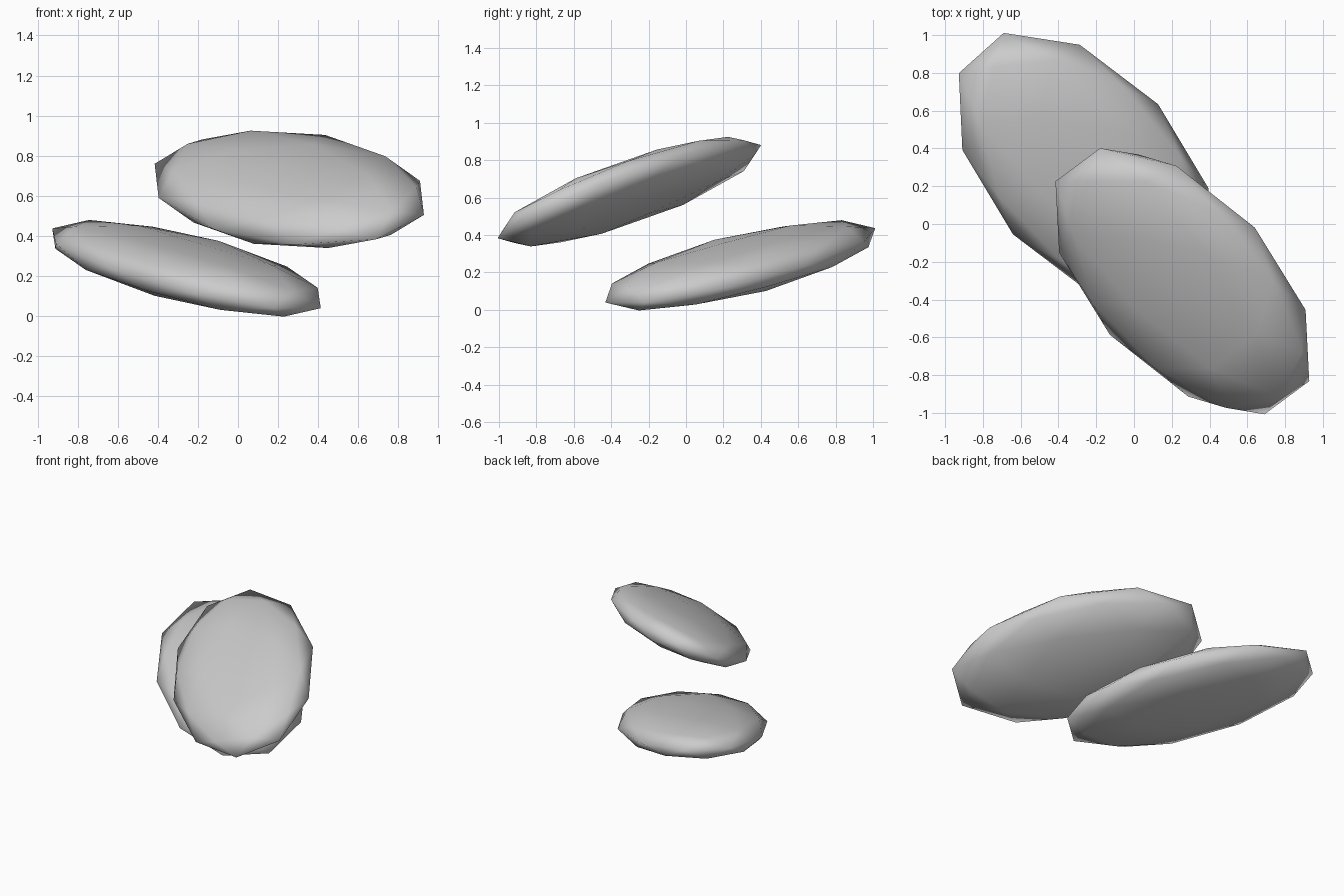
import bpy, bmesh, math
from mathutils import Matrix, Vector

if "Cube" in bpy.data.objects:
    bpy.data.objects.remove(bpy.data.objects["Cube"])

grey = bpy.data.materials.new("light grey")
grey.diffuse_color = (0.6, 0.6, 0.6, 1)
grey.use_nodes = True
grey.node_tree.nodes["Principled BSDF"].inputs["Base Color"].default_value = grey.diffuse_color

LENGTH, WIDTH, THICK = 0.897, 0.516, 0.143   # half sizes of each pebble


def pebble(name, centre, long_axis, wide_axis):
    """Flattened low-poly ball lying along long_axis."""
    w = Vector(long_axis).normalized()
    v = Vector(wide_axis)
    v = (v - w * v.dot(w)).normalized()
    u = v.cross(w)
    axes = Matrix((u * THICK, v * WIDTH, w * LENGTH)).transposed().to_4x4()
    # turn the ball so an edge midpoint points along its length
    tilt = Matrix.Rotation(math.atan2(0.52573, 0.85065), 4, 'Y')
    bm = bmesh.new()
    bmesh.ops.create_icosphere(bm, subdivisions=2, radius=1)
    bm.transform(Matrix.Translation(centre) @ axes @ tilt)
    bmesh.ops.recalc_face_normals(bm, faces=bm.faces)
    for f in bm.faces:
        f.smooth = True
    mesh = bpy.data.meshes.new(name)
    bm.to_mesh(mesh)
    bm.free()
    mesh.materials.append(grey)
    ob = bpy.data.objects.new(name, mesh)
    bpy.context.collection.objects.link(ob)


pebble("lower_pebble", (-0.257, 0.290, 0.238), (-0.583, 0.650, 0.197), (0.385, 0.347, 0.0))
pebble("upper_pebble", (0.256, -0.303, 0.632), (-0.582, 0.656, 0.187), (0.378, 0.288, 0.197))
